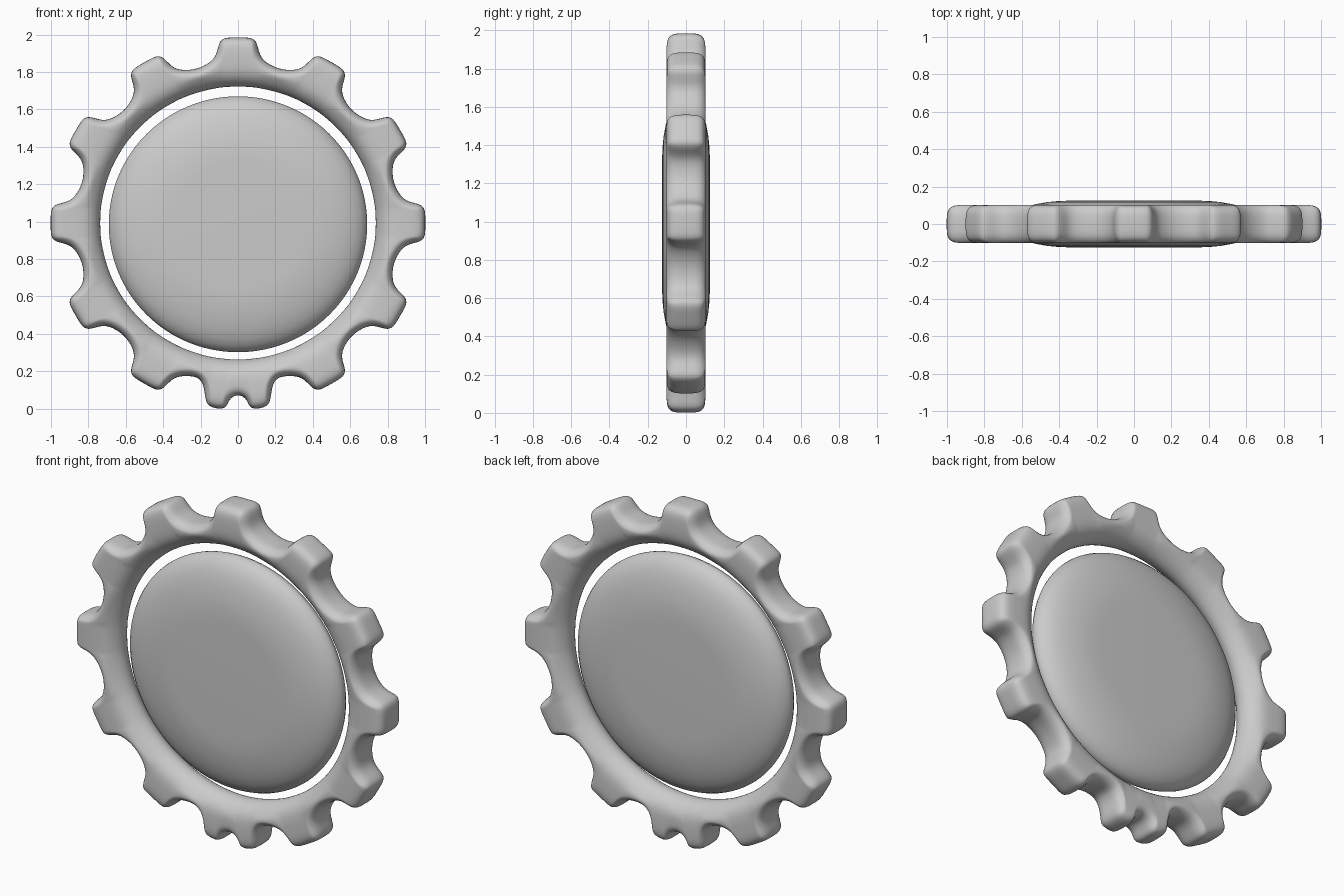
import bpy
import bmesh
from math import sin, cos, pi, hypot
from mathutils import Vector

cube = bpy.data.objects.get("Cube")
if cube:
    bpy.data.objects.remove(cube, do_unlink=True)

STRETCH = 1.01    # the wheel is very slightly wider than tall
TEETH = 12


def bridge_loops(name, loops, center_z, closed):
    """Skin a list of equal-length loops of (x, y, z) points."""
    bm = bmesh.new()
    rings = [[bm.verts.new((x * STRETCH, y, z + center_z)) for x, y, z in loop]
             for loop in loops]
    pairs = list(zip(rings, rings[1:]))
    if closed:
        pairs.append((rings[-1], rings[0]))
    else:
        bm.faces.new(rings[0])
        bm.faces.new(rings[-1])
    n = len(rings[0])
    for a, b in pairs:
        for i in range(n):
            j = (i + 1) % n
            bm.faces.new((a[i], a[j], b[j], b[i]))
    bmesh.ops.recalc_face_normals(bm, faces=bm.faces)
    for face in bm.faces:
        face.smooth = True
    mesh = bpy.data.meshes.new(name)
    bm.to_mesh(mesh)
    bm.free()
    obj = bpy.data.objects.new(name, mesh)
    bpy.context.collection.objects.link(obj)
    return obj


# Half tooth outlines as (sideways, outward), from the valley to the middle
plain_tooth = [(.22, .82), (.15, .855), (.113, .895), (.102, .965),
               (.075, .993), (0, .991)]
split_tooth = [(.22, .82), (.193, .845), (.178, .885), (.172, .955), (.15, .985),
               (.08, .998), (.057, .975), (.042, .935), (0, .915)]

# Full gear outline: the lowest tooth is split in two
outline = []
for k in range(TEETH):
    a = -pi / 2 + k * 2 * pi / TEETH
    half = split_tooth if k == 0 else plain_tooth
    whole = [(-t, h) for t, h in half] + [p for p in half[-2:0:-1]]
    for t, h in whole:
        outline.append(Vector((h * cos(a) - t * sin(a), h * sin(a) + t * cos(a))))


def inset(points, amount):
    """Move each outline point inward along its normal."""
    result = []
    for i, p in enumerate(points):
        d = (points[(i + 1) % len(points)] - points[i - 1]).normalized()
        result.append(p + Vector((-d.y, d.x)) * amount)
    return result


def circle_under(points, radius):
    return [p.normalized() * radius for p in points]


# Toothed ring: rounded outer edge, flat faces, inner wall bulging inward
rim = inset(outline, .03)
inner = circle_under(outline, .80)
middle = [(a + b) / 2 for a, b in zip(rim, inner)]
front_half = [(outline, .07), (rim, .102), (middle, .102), (inner, .10),
              (circle_under(outline, .748), .06)]
section = [(outline, 0)] + front_half + [(circle_under(outline, .721), 0)]
section += [(pts, -y) for pts, y in reversed(front_half)]
ring = bridge_loops("toothed_ring",
                    [[(p.x, -y, p.y) for p in pts] for pts, y in section],
                    .993, closed=True)
smooth = ring.modifiers.new("smooth", 'SUBSURF')
smooth.levels = smooth.render_levels = 2

# Lens-shaped centre disc with flat middles
half_profile = [(.34, .125), (.40, .123), (.46, .117), (.52, .106), (.57, .093),
                (.615, .076), (.65, .055), (.673, .031), (.682, .012)]
profile = half_profile + [(.684, 0)] + [(r, -y) for r, y in reversed(half_profile)]
SEGMENTS = 96
disc_loops = [[(r * cos(2 * pi * i / SEGMENTS), -y, r * sin(2 * pi * i / SEGMENTS))
               for i in range(SEGMENTS)] for r, y in profile]
bridge_loops("center_disc", disc_loops, .986, closed=False)
